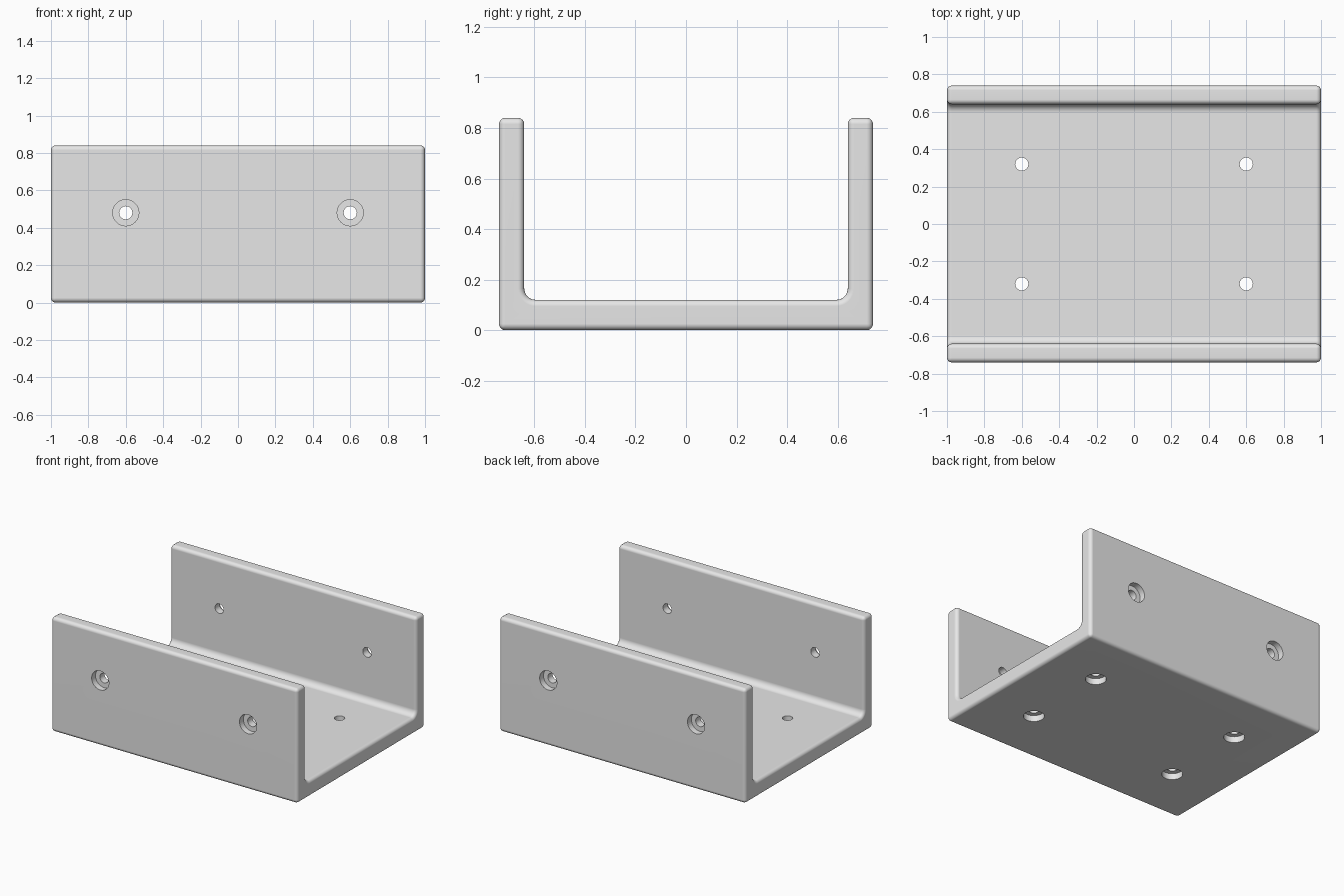
import bpy, bmesh, math
from mathutils import Vector

if "Cube" in bpy.data.objects:
    bpy.data.objects.remove(bpy.data.objects["Cube"])

HALF_L, HALF_W, HEIGHT = 1.0, 0.74, 0.84
WALL, BASE, FILLET = 0.10, 0.12, 0.045
HOLE_R, BORE_R, BORE_DEPTH = 0.035, 0.07, 0.045


def to_object(name, bm):
    bmesh.ops.recalc_face_normals(bm, faces=bm.faces)
    mesh = bpy.data.meshes.new(name)
    bm.to_mesh(mesh)
    bm.free()
    obj = bpy.data.objects.new(name, mesh)
    bpy.context.collection.objects.link(obj)
    return obj


def add_stepped_hole(bm, start, axis, thickness, sides=32):
    """Wide bore entering at start, narrow hole right through."""
    axis = Vector(axis)
    u = axis.orthogonal().normalized()
    v = axis.cross(u)
    steps = [(-0.05, BORE_R), (BORE_DEPTH, BORE_R),
             (BORE_DEPTH, HOLE_R), (thickness + 0.05, HOLE_R)]
    rings = []
    for t, r in steps:
        ring = []
        for i in range(sides):
            a = 2 * math.pi * i / sides
            ring.append(bm.verts.new(Vector(start) + axis * t
                                     + r * (u * math.cos(a) + v * math.sin(a))))
        rings.append(ring)
    for a, b in zip(rings, rings[1:]):
        for i in range(sides):
            j = (i + 1) % sides
            bm.faces.new((a[i], a[j], b[j], b[i]))
    bm.faces.new(rings[0])
    bm.faces.new(rings[-1])


# U channel: half profile with inner fillet, mirrored, extruded along x
inner = HALF_W - WALL
half = [(HALF_W, 0), (HALF_W, HEIGHT), (inner, HEIGHT)]
for i in range(9):
    a = math.radians(90 * i / 8)
    half.append((inner - FILLET + FILLET * math.cos(a),
                 BASE + FILLET - FILLET * math.sin(a)))
profile = half + [(-y, z) for y, z in reversed(half)]
bm = bmesh.new()
face = bm.faces.new([bm.verts.new((-HALF_L, y, z)) for y, z in profile])
ext = bmesh.ops.extrude_face_region(bm, geom=[face])
bmesh.ops.translate(bm, vec=(2 * HALF_L, 0, 0),
                    verts=[g for g in ext["geom"] if isinstance(g, bmesh.types.BMVert)])
channel = to_object("channel_bracket", bm)

# Screw holes: two in each wall, four in the base
bm = bmesh.new()
for x in (-0.6, 0.6):
    for s in (-1, 1):
        add_stepped_hole(bm, (x, s * HALF_W, 0.48), (0, -s, 0), WALL)
        add_stepped_hole(bm, (x, s * 0.32, 0), (0, 0, 1), BASE)
cutter = to_object("screw_hole_cutter", bm)
cutter.hide_render = True

# Rounded edges, then holes
bpy.context.view_layer.objects.active = channel
channel.select_set(True)
bevel = channel.modifiers.new("rounded_edges", 'BEVEL')
bevel.width, bevel.segments = 0.025, 4
bevel.limit_method, bevel.angle_limit = 'ANGLE', math.radians(40)
cut = channel.modifiers.new("screw_holes", 'BOOLEAN')
cut.operation, cut.solver, cut.object = 'DIFFERENCE', 'EXACT', cutter
for name in ("rounded_edges", "screw_holes"):
    bpy.ops.object.modifier_apply(modifier=name)
bpy.data.objects.remove(cutter)

# Smooth shading with flat main faces
bpy.ops.object.shade_smooth_by_angle(angle=math.radians(35))
weighted = channel.modifiers.new("flat_faces", 'WEIGHTED_NORMAL')
weighted.keep_sharp = True

# Single grey finish
grey = bpy.data.materials.new("light grey")
grey.diffuse_color = (0.8, 0.8, 0.8, 1)
grey.use_nodes = True
grey.node_tree.nodes["Principled BSDF"].inputs["Base Color"].default_value = grey.diffuse_color
channel.data.materials.clear()
channel.data.materials.append(grey)
